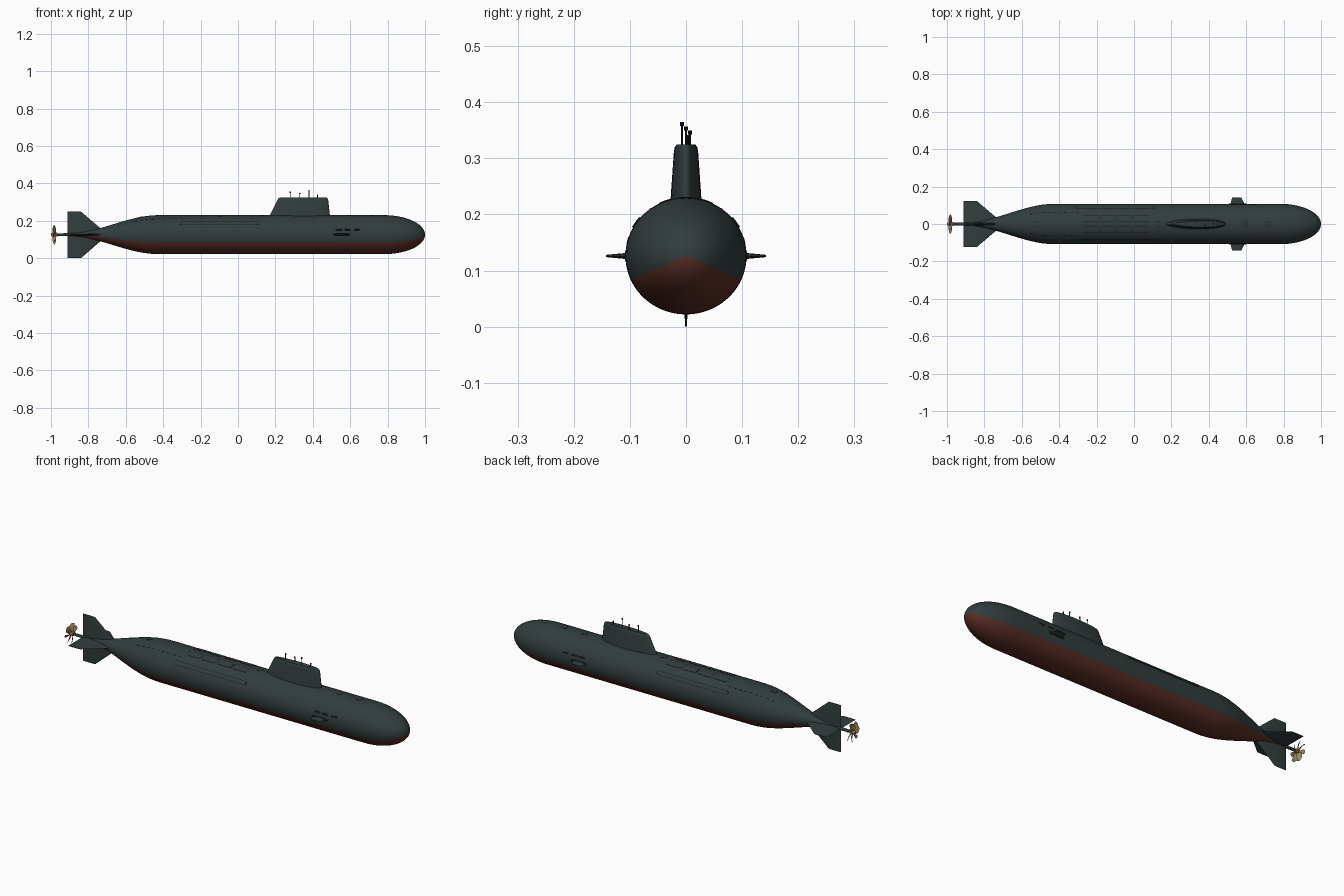
import bpy, bmesh
from math import sin, cos, pi, sqrt, radians

cube = bpy.data.objects.get("Cube")
if cube:
    bpy.data.objects.remove(cube, do_unlink=True)

AXIS_Z, RADIUS, SQUASH = 0.126, 0.108, 0.965


def material(name, colour):
    m = bpy.data.materials.new(name)
    m.use_nodes = True
    m.diffuse_color = (*colour, 1)
    bsdf = m.node_tree.nodes["Principled BSDF"]
    bsdf.inputs["Base Color"].default_value = (*colour, 1)
    bsdf.inputs["Roughness"].default_value = 0.7
    return m


SLATE = material("dark slate", (0.032, 0.046, 0.046))
RED = material("antifouling red", (0.105, 0.026, 0.019))
BLACK = material("opening black", (0.007, 0.009, 0.009))
BRONZE = material("propeller bronze", (0.34, 0.23, 0.11))


def finish(name, bm, mats, angle=35):
    bmesh.ops.remove_doubles(bm, verts=bm.verts, dist=1e-6)
    bmesh.ops.recalc_face_normals(bm, faces=bm.faces)
    mesh = bpy.data.meshes.new(name)
    bm.to_mesh(mesh)
    bm.free()
    for m in mats:
        mesh.materials.append(m)
    ob = bpy.data.objects.new(name, mesh)
    bpy.context.collection.objects.link(ob)
    bpy.ops.object.select_all(action='DESELECT')
    ob.select_set(True)
    bpy.context.view_layer.objects.active = ob
    bpy.ops.object.shade_smooth_by_angle(angle=radians(angle))
    return ob


def loft(bm, rings, cap_start=True, cap_end=True):
    """Skin closed rings of points; returns faces grouped by band."""
    loops = [[bm.verts.new(p) for p in ring] for ring in rings]
    n = len(loops[0])
    bands = [[bm.faces.new((a[i], a[(i + 1) % n], b[(i + 1) % n], b[i])) for i in range(n)]
             for a, b in zip(loops, loops[1:])]
    if cap_start:
        bm.faces.new(loops[0][::-1])
    if cap_end:
        bm.faces.new(loops[-1])
    return bands


def hull_radius(x):
    if x > 0.78:
        return RADIUS * sqrt(max(0, 1 - ((x - 0.78) / 0.22) ** 2))
    t = min(1, max(0, (-0.42 - x) / 0.49))
    return 0.009 + (RADIUS - 0.009) * (0.5 + 0.5 * cos(pi * t))


def on_hull(x, a, lift=0):
    """Point on the hull; a is measured from straight up towards +y."""
    r = hull_radius(x) + lift
    return (x, r * sin(a), AXIS_Z + SQUASH * r * cos(a))


# Hull: lathed body, red below a fixed angle
bm = bmesh.new()
SEG = 60
xs = [-0.91 + 0.49 * i / 24 for i in range(25)] + [-0.1, 0.3]
xs += [0.78 + 0.22 * sin(pi / 2 * i / 18) for i in range(18)] + [0.99998]
bands = loft(bm, [[on_hull(x, 2 * pi * i / SEG) for i in range(SEG)] for x in xs])
for band in bands:
    for i, f in enumerate(band):
        f.material_index = int(abs((i + 0.5) * 360 / SEG - 180) < 66)
finish("hull", bm, [SLATE, RED])


# Plates that follow the hull curve, with a rim band
def rounded_rect(hl, hw, r, steps=5):
    pts = []
    for k, (sx, sy) in enumerate([(1, 1), (-1, 1), (-1, -1), (1, -1)]):
        for j in range(steps):
            a = pi / 2 * (k + j / (steps - 1))
            pts.append((sx * (hl - r) + r * cos(a), sy * (hw - r) + r * sin(a)))
    return pts


def plate(name, x, angle, hl, hw, corner, mats, rim=0.002, lift=0.0012):
    bm = bmesh.new()
    a0 = radians(angle)
    rings = []
    for shrink, up in [(0, -0.002), (0, lift), (rim, lift)]:
        pts = rounded_rect(hl - shrink, hw - shrink, max(corner - shrink, 0.0005))
        rings.append([(x + u, v, up) for u, v in pts])
    rings += [[(x + (u - x) * s, v * s, up) for u, v, up in rings[2]] for s in (0.66, 0.33, 0.01)]
    rings = [[on_hull(u, a0 + v / max(hull_radius(u), 0.02), up) for u, v, up in r] for r in rings]
    bands = loft(bm, rings, cap_start=False)
    for f in bands[0] + bands[1]:
        f.material_index = len(mats) - 1
    finish(name, bm, mats)


for side, label in ((1, "left"), (-1, "right")):
    for i in range(4):
        plate(f"{label}_missile_hatch_{i + 1}", -0.23 + 0.09 * i, side * 16,
              0.041, 0.0195, 0.009, [SLATE, BLACK])
    plate(f"{label}_side_fairing", -0.1, side * 55, 0.21, 0.011, 0.0105,
          [SLATE, BLACK], rim=0.0022, lift=0.002)
    for i in range(9):
        plate(f"{label}_drain_slot_{i + 1}", -0.55 + 0.031 * i, side * 36,
              0.009, 0.002, 0.0015, [BLACK], rim=0.0005, lift=0.0006)
    for i, x in enumerate((0.54, 0.585, 0.637)):
        plate(f"{label}_bow_port_{i + 1}", x, side * 74, 0.018, 0.0055, 0.005, [BLACK], lift=0.0006)
    plate(f"{label}_plane_recess", 0.555, side * 90, 0.046, 0.008, 0.007, [BLACK], lift=0.0006)
for i, x in enumerate((-0.52, 0.13, 0.596, 0.714)):
    plate(f"deck_hatch_{i + 1}", x, 0, 0.013, 0.013, 0.004, [SLATE, BLACK], rim=0.0015)

# Sail: stacked oval sections with a rounded top edge
bm = bmesh.new()
rings = []
for z, aft, fore, w in [(0.2, 0.155, 0.493, 0.031), (0.232, 0.172, 0.491, 0.027),
                        (0.312, 0.211, 0.482, 0.0215), (0.32, 0.216, 0.479, 0.020),
                        (0.325, 0.223, 0.473, 0.016)]:
    mid, half = (aft + fore) / 2, (fore - aft) / 2
    rings.append([(mid + half * cos(2 * pi * i / 48),
                   w * sin(2 * pi * i / 48) * (1 + 0.12 * cos(2 * pi * i / 48)), z)
                  for i in range(48)])
loft(bm, rings)
finish("sail", bm, [SLATE], 50)


def rod(name, profile, place, mat, sides=16):
    """Turned part: profile holds (distance along, radius)."""
    bm = bmesh.new()
    loft(bm, [[place(d, r * cos(2 * pi * i / sides), r * sin(2 * pi * i / sides))
               for i in range(sides)] for d, r in profile])
    finish(name, bm, [mat])


# Masts with wider heads
for i, (x, y, top) in enumerate([(0.28, 0, 0.357), (0.33, 0.007, 0.35),
                                 (0.38, -0.007, 0.365), (0.425, 0.003, 0.342)]):
    rod(f"mast_{i + 1}", [(0.31, 0.002), (top - 0.008, 0.002), (top - 0.007, 0.0035), (top, 0.0035)],
        lambda d, u, v, x=x, y=y: (x + u, y + v, d), BLACK, 10)


# Fins: lens section lofted from root to tip
def fin(name, angle, root, tip, thick):
    bm = bmesh.new()
    ca, sa = cos(radians(angle)), sin(radians(angle))
    rings = []
    for (span, aft, fore), t in zip((root, tip), thick):
        ring = []
        for i in range(20):
            a = 2 * pi * i / 20
            x = (aft + fore) / 2 + (fore - aft) / 2 * cos(a)
            y = t / 2 * sin(a)
            ring.append((x, span * sa + y * ca, AXIS_Z + span * ca - y * sa))
        rings.append(ring)
    loft(bm, rings)
    finish(name, bm, [SLATE])


for name, angle, span in [("upper_rudder", 0, 0.124), ("lower_rudder", 180, 0.126),
                          ("left_stabiliser", 90, 0.123), ("right_stabiliser", -90, 0.123)]:
    fin(name, angle, (0, -0.912, -0.695), (span, -0.912, -0.84), (0.016, 0.003))
for name, angle in (("left_bow_plane", 90), ("right_bow_plane", -90)):
    fin(name, angle, (0.09, 0.512, 0.602), (0.143, 0.525, 0.572), (0.014, 0.004))

# Shaft and propeller
rod("propeller_shaft", [(-0.97, 0.0065), (-0.9, 0.0085)],
    lambda d, u, v: (d, u, AXIS_Z + v), SLATE)
rod("propeller_hub", [(-1.0, 0.003), (-0.996, 0.008), (-0.985, 0.011), (-0.968, 0.011), (-0.965, 0.008)],
    lambda d, u, v: (d, u, AXIS_Z + v), BRONZE)

bm = bmesh.new()
BLADES = 7
for b in range(BLADES):
    rings = []
    for k in range(7):
        s = k / 6
        r = 0.008 + 0.044 * s
        chord = 0.007 + 0.021 * sin(pi * min(1, 0.12 + 0.78 * s))
        pitch = radians(35 + 25 * s)
        centre = 2 * pi * b / BLADES + 0.35 * s * s
        ring = []
        for i in range(10):
            c = chord / 2 * cos(2 * pi * i / 10)
            t = 0.0011 * sin(2 * pi * i / 10)
            a = centre + (c * sin(pitch) - t * cos(pitch)) / r
            ring.append((-0.982 + c * cos(pitch) + t * sin(pitch), r * sin(a), AXIS_Z + r * cos(a)))
        rings.append(ring)
    loft(bm, rings)
finish("propeller_blades", bm, [BRONZE])
